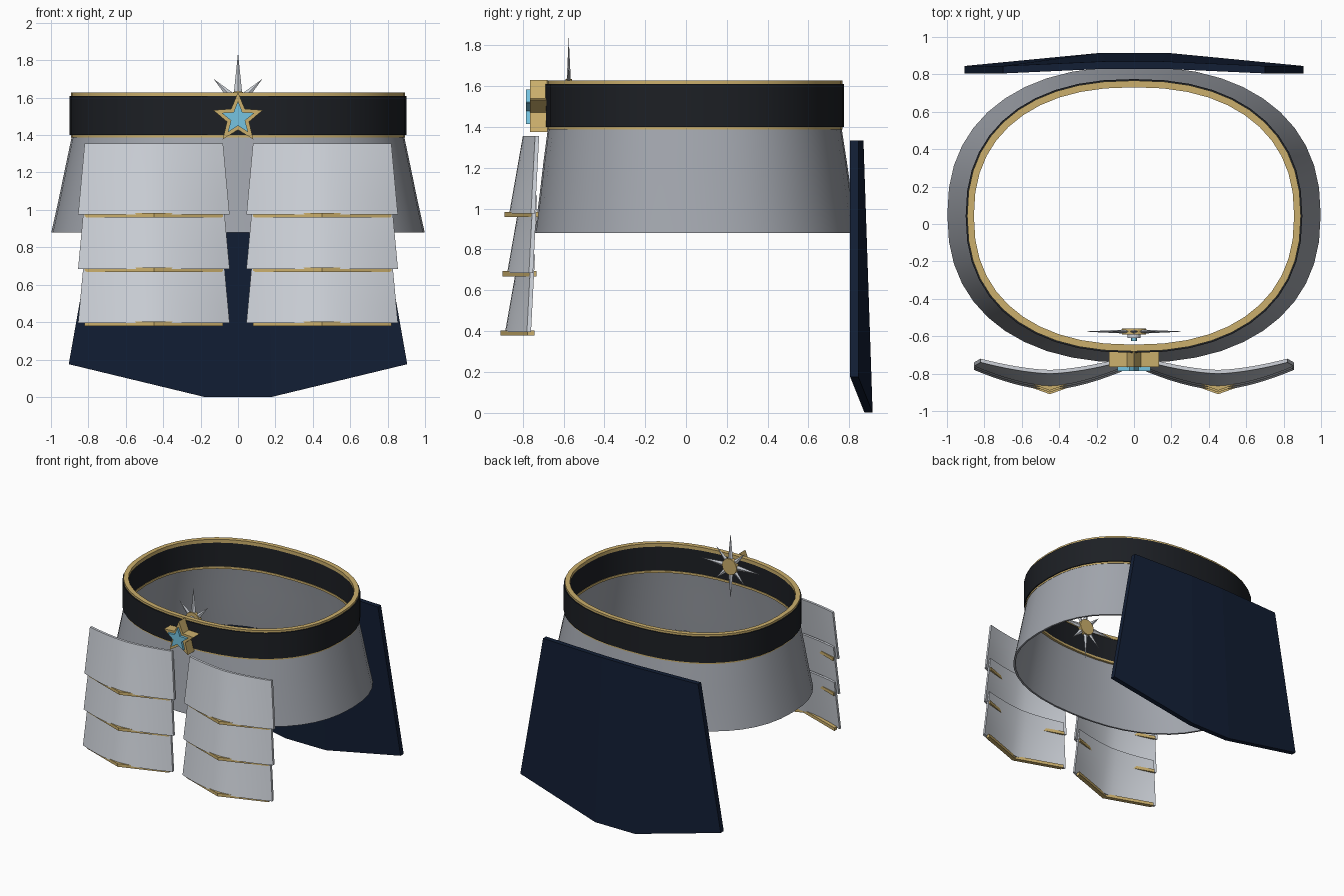
import bpy, bmesh
from math import sin, cos, pi, copysign

if "Cube" in bpy.data.objects:
    bpy.data.objects.remove(bpy.data.objects["Cube"])


def mat(name, col):
    m = bpy.data.materials.new(name)
    m.diffuse_color = (*col, 1)
    m.use_nodes = True
    m.node_tree.nodes["Principled BSDF"].inputs["Base Color"].default_value = m.diffuse_color
    return m


GOLD = mat("gold", (0.60, 0.43, 0.15))
BLACK = mat("black_leather", (0.012, 0.014, 0.018))
NAVY = mat("navy_cloth", (0.006, 0.013, 0.035))
BLUE = mat("blue_gem", (0.18, 0.55, 0.75))
STEEL = mat("pale_steel", (0.62, 0.65, 0.70))
GREY = mat("grey_steel", (0.36, 0.38, 0.42))


def make(name, verts, faces, material, smooth=False):
    me = bpy.data.meshes.new(name)
    me.from_pydata(verts, [], faces)
    bm = bmesh.new()
    bm.from_mesh(me)
    bmesh.ops.recalc_face_normals(bm, faces=bm.faces)
    bm.to_mesh(me)
    bm.free()
    ob = bpy.data.objects.new(name, me)
    bpy.context.collection.objects.link(ob)
    me.materials.append(material)
    if smooth:
        bpy.ops.object.select_all(action='DESELECT')
        bpy.context.view_layer.objects.active = ob
        ob.select_set(True)
        bpy.ops.object.shade_smooth_by_angle(angle=0.6)
    return ob


def oval_ring(name, profile, material, n=44):
    """Closed profile of (half width, half depth, centre y, z) swept round an oval."""
    e = 2 / 2.3
    verts, k = [], len(profile)
    for i in range(n):
        t = 2 * pi * i / n
        c, s = cos(t), sin(t)
        px, py = copysign(abs(c) ** e, c), copysign(abs(s) ** e, s)
        verts += [(a * px, cy + b * py, z) for a, b, cy, z in profile]
    faces = [(i * k + j, i * k + (j + 1) % k,
              (i + 1) % n * k + (j + 1) % k, (i + 1) % n * k + j)
             for i in range(n) for j in range(k)]
    return make(name, verts, faces, material, True)


def band(name, a, w, z0, z1, material):
    b, cy = a - 0.168, 0.043
    oval_ring(name, [(a, b, cy, z0), (a, b, cy, z1),
                     (a - w, b - w, cy, z1), (a - w, b - w, cy, z0)], material)


def prism(name, pts, y0, y1, material):
    """Extrude an x-z outline along y."""
    n = len(pts)
    verts = [(x, y, z) for y in (y0, y1) for x, z in pts]
    faces = [tuple(range(n)), tuple(range(n, 2 * n))]
    faces += [(i, (i + 1) % n, n + (i + 1) % n, n + i) for i in range(n)]
    return make(name, verts, faces, material)


def star_pts(cz, r, ri, n=5):
    return [((r if i % 2 == 0 else ri) * sin(pi * i / n),
             cz + (r if i % 2 == 0 else ri) * cos(pi * i / n)) for i in range(2 * n)]


# Belt with gold edging
band("belt", 0.90, 0.04, 1.40, 1.61, BLACK)
band("belt_top_trim", 0.892, 0.036, 1.60, 1.627, GOLD)
band("belt_bottom_trim", 0.892, 0.036, 1.387, 1.405, GOLD)

# Flared skirt shell
outer = [(0.888, 0.72, 0.043, 1.395), (0.925, 0.745, 0.045, 1.22),
         (0.96, 0.767, 0.047, 1.05), (0.998, 0.792, 0.05, 0.88)]
oval_ring("skirt", outer + [(a - .015, b - .015, c, z) for a, b, c, z in reversed(outer)], GREY)


# Layered hip plates
def hip_plate(side, row):
    nu, nv = 16, 4
    z_top, dy = 1.355 - 0.29 * row, -0.01 * row
    verts = []
    for back in (0, 0.02):
        for j in range(nv + 1):
            v = j / nv
            half, edge, mid = 0.37 + 0.035 * v, -0.74 - 0.02 * v, -0.80 - 0.067 * v
            for i in range(nu + 1):
                u = 2 * i / nu - 1
                verts.append((side * 0.45 + half * u,
                              edge + (mid - edge) * (1 - abs(u) ** 1.6) + dy + back,
                              z_top - 0.38 * v))
    w, off = nu + 1, (nu + 1) * (nv + 1)
    faces = []
    for o in (0, off):
        faces += [(o + j * w + i, o + j * w + i + 1, o + (j + 1) * w + i + 1, o + (j + 1) * w + i)
                  for j in range(nv) for i in range(nu)]
    rim = (list(range(w)) + [j * w + nu for j in range(1, nv + 1)]
           + [nv * w + i for i in range(nu - 1, -1, -1)] + [j * w for j in range(nv - 1, 0, -1)])
    faces += [(a, b, b + off, a + off) for a, b in zip(rim, rim[1:] + rim[:1])]
    tag = f"{'left' if side < 0 else 'right'}_{row + 1}"
    make("hip_plate_" + tag, verts, faces, STEEL, True)
    # Gold chevron under the plate
    z0 = z_top - 0.38
    tv = [(side * 0.45 + x, y + dy + d, z0 + h)
          for x, y in ((-0.37, -0.758), (0, -0.89), (0.37, -0.758))
          for d, h in ((0, -0.017), (0, 0.008), (0.035, 0.008), (0.035, -0.017))]
    tf = [(i * 4 + j, i * 4 + (j + 1) % 4, i * 4 + 4 + (j + 1) % 4, i * 4 + 4 + j)
          for i in range(2) for j in range(4)] + [(0, 1, 2, 3), (8, 9, 10, 11)]
    make("plate_trim_" + tag, tv, tf, GOLD)


for side in (-1, 1):
    for row in range(3):
        hip_plate(side, row)

# Rear cloth panel
cols = [(-0.70, -0.905, 0.805, 0.805, 0.175), (-0.15, -0.18, 0.83, 0.875, 0),
        (0.15, 0.18, 0.83, 0.875, 0), (0.70, 0.905, 0.805, 0.805, 0.175)]
verts = []
for xt, xb, yt, yb, zb in cols:
    verts += [(xt, yt, 1.335), (xt, yt + .04, 1.335), (xb, yb + .04, zb), (xb, yb, zb)]
faces = [(i * 4 + j, i * 4 + (j + 1) % 4, i * 4 + 4 + (j + 1) % 4, i * 4 + 4 + j)
         for i in range(3) for j in range(4)] + [(0, 1, 2, 3), (12, 13, 14, 15)]
make("rear_cloth", verts, faces, NAVY)

# Star buckle
prism("buckle_star", star_pts(1.49, 0.14, 0.062), -0.765, -0.68, GOLD)
prism("buckle_gem", star_pts(1.49, 0.093, 0.04), -0.785, -0.75, BLUE)

# Starburst inside the belt: eight tapered rays, alternately long and short
cz, cy = 1.57, -0.575
for k in range(8):
    t = k * pi / 4
    r = 0.27 if k % 2 == 0 else 0.185
    d, p = (sin(t), cos(t)), (cos(t), -sin(t))
    at = lambda l, w, y: (d[0] * l + p[0] * w, cy + y, cz + d[1] * l + p[1] * w)
    make(f"burst_ray_{k + 1}",
         [at(0.02, -0.026, 0), at(0.02, 0, -0.012), at(0.02, 0.026, 0), at(0.02, 0, 0.012), at(r, 0, 0)],
         [(0, 1, 4), (1, 2, 4), (2, 3, 4), (3, 0, 4), (0, 1, 2, 3)], STEEL)


def disc(name, r, y0, y1, material):
    prism(name, [(r * cos(2 * pi * i / 20), cz + r * sin(2 * pi * i / 20)) for i in range(20)],
          y0, y1, material)


disc("burst_disc", 0.065, -0.59, -0.558, GOLD)
disc("burst_boss", 0.035, -0.61, -0.588, STEEL)
disc("burst_gem", 0.015, -0.625, -0.608, BLUE)
